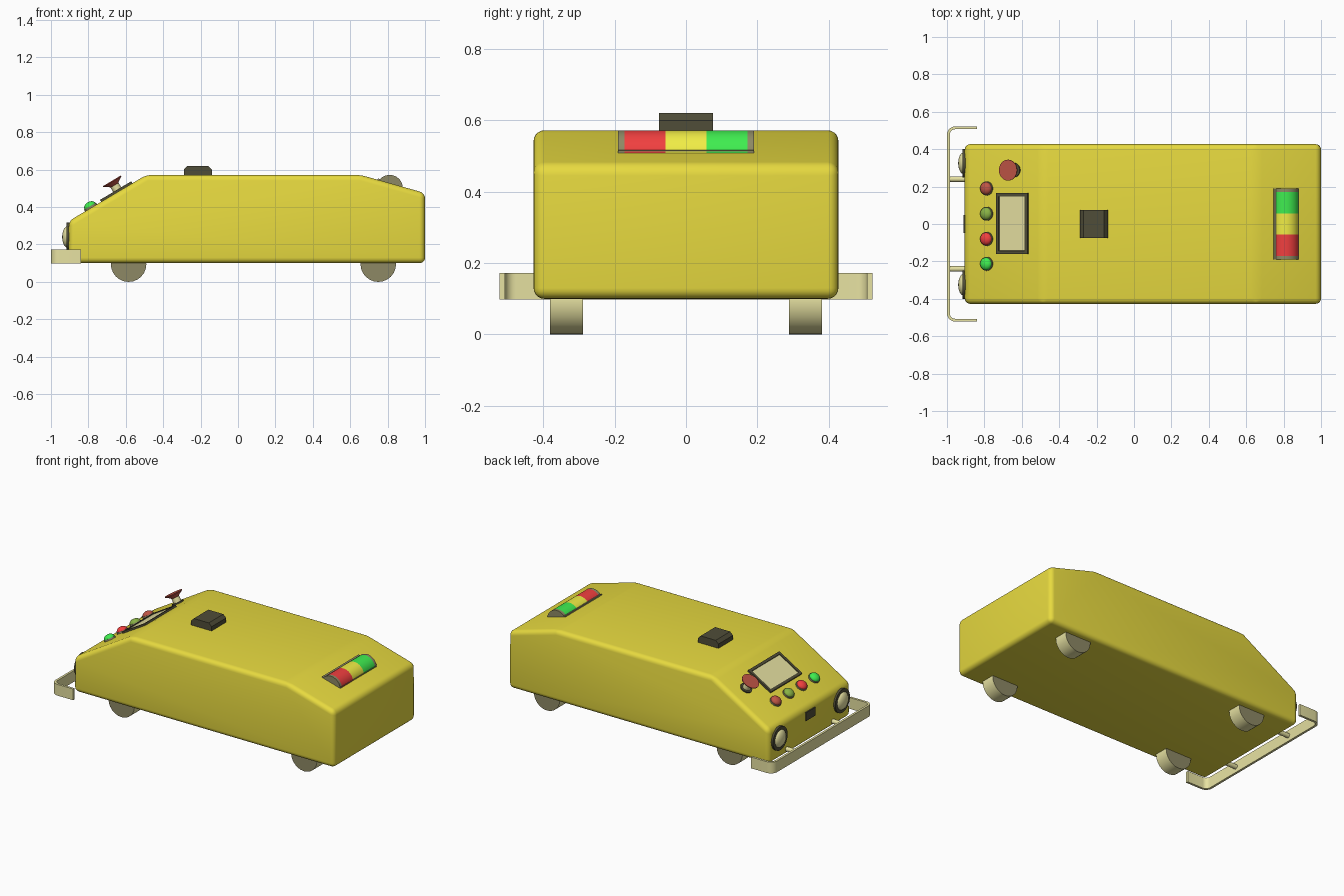
import bpy, bmesh, math
from mathutils import Vector, Matrix

if "Cube" in bpy.data.objects:
    bpy.data.objects.remove(bpy.data.objects["Cube"])


def material(name, rgb):
    m = bpy.data.materials.new(name)
    m.diffuse_color = (*rgb, 1)
    m.use_nodes = True
    m.node_tree.nodes["Principled BSDF"].inputs["Base Color"].default_value = m.diffuse_color
    return m


YELLOW = material("body_yellow", (0.80, 0.70, 0.05))
KHAKI = material("khaki", (0.80, 0.76, 0.36))
DARK = material("dark_olive", (0.27, 0.25, 0.13))
BLACK = material("black", (0.08, 0.075, 0.04))
RED = material("red", (0.88, 0.05, 0.05))
GREEN = material("green", (0.05, 0.85, 0.08))
LAMP_YELLOW = material("lamp_yellow", (0.88, 0.85, 0.06))
DARK_RED = material("dark_red", (0.52, 0.09, 0.06))
DARK_GREEN = material("dark_green", (0.25, 0.45, 0.06))


def finish(name, bm, mats, smooth=35, matrix=None):
    bmesh.ops.remove_doubles(bm, verts=bm.verts, dist=1e-5)
    bmesh.ops.recalc_face_normals(bm, faces=bm.faces)
    me = bpy.data.meshes.new(name)
    bm.to_mesh(me)
    bm.free()
    ob = bpy.data.objects.new(name, me)
    bpy.context.collection.objects.link(ob)
    for m in mats:
        me.materials.append(m)
    if matrix:
        ob.matrix_world = matrix
    if smooth:
        bpy.ops.object.select_all(action='DESELECT')
        ob.select_set(True)
        bpy.context.view_layer.objects.active = ob
        bpy.ops.object.shade_smooth_by_angle(angle=math.radians(smooth))
    return ob


def lathe(name, profile, matrix, mat, seg=32, cap_mat=None):
    """Revolve (radius, height) points around local z."""
    bm = bmesh.new()
    vs = [bm.verts.new((r, 0, h)) for r, h in profile]
    es = [bm.edges.new(p) for p in zip(vs, vs[1:])]
    bmesh.ops.spin(bm, geom=vs + es, cent=(0, 0, 0), axis=(0, 0, 1),
                   angle=math.tau, steps=seg)
    mats = [mat]
    if cap_mat:
        mats.append(cap_mat)
        for f in bm.faces:
            f.normal_update()
            f.material_index = int(abs(f.normal.z) > 0.9)
    return finish(name, bm, mats, matrix=matrix)


def cyl(r, h0, h1):
    return [(0, h0), (r, h0), (r, h1), (0, h1)]


def dome(r, h, base=0.0, n=8):
    return [(r * math.cos(a), base + h * math.sin(a))
            for a in (math.pi / 2 * i / n for i in range(n + 1))]


def extrude_y(name, profile, half, mats, bevel=0):
    """Extrude an (x, z) profile symmetrically along y."""
    bm = bmesh.new()
    f = bm.faces.new([bm.verts.new((x, -half, z)) for x, z in profile])
    ext = bmesh.ops.extrude_face_region(bm, geom=[f])["geom"]
    bmesh.ops.translate(bm, vec=(0, 2 * half, 0),
                        verts=[v for v in ext if isinstance(v, bmesh.types.BMVert)])
    if bevel:
        bmesh.ops.bevel(bm, geom=list(bm.edges), offset=bevel, segments=5,
                        profile=0.5, affect='EDGES', clamp_overlap=True)
    return finish(name, bm, mats, 35 if bevel else 0)


def box(name, size, matrix, mat):
    bm = bmesh.new()
    bmesh.ops.create_cube(bm, size=1)
    bmesh.ops.scale(bm, vec=size, verts=bm.verts)
    return finish(name, bm, [mat], 0, matrix)


T = Matrix.Translation
ROT_Y = Matrix.Rotation(math.pi / 2, 4, 'X')      # local z -> -y
ROT_NX = Matrix.Rotation(-math.pi / 2, 4, 'Y')    # local z -> -x

# Body shell
extrude_y("body", [(-0.905, 0.10), (1.0, 0.10), (1.0, 0.475), (0.655, 0.572),
                   (-0.49, 0.572), (-0.905, 0.325)], 0.427, [YELLOW], 0.03)

# Wheels
for x, end in ((-0.585, "nose"), (0.75, "tail")):
    for s, side in ((-1, "right"), (1, "left")):
        lathe(f"wheel_{end}_{side}", cyl(0.095, -0.046, 0.046),
              T((x, s * 0.335, 0.095)) @ ROT_Y, KHAKI, 24, DARK)

# Wrap-around bumper strip
R, XF, XB, YO, TH = 0.045, -1.0, -0.84, 0.522, 0.015
half = [(XB, YO, 0, 1)]
for i in range(7):
    a = math.pi / 2 * i / 6
    nx, ny = -math.sin(a), math.cos(a)
    half.append((XF + R + R * nx, YO - R + R * ny, nx, ny))
path = half + [(x, -y, nx, -ny) for x, y, nx, ny in reversed(half)]
bm = bmesh.new()
rings = []
for x, y, nx, ny in path:
    xi, yi = x - nx * TH, y - ny * TH
    rings.append([bm.verts.new(c) for c in ((x, y, 0.098), (x, y, 0.172),
                                            (xi, yi, 0.172), (xi, yi, 0.098))])
for a, b in zip(rings, rings[1:]):
    for i in range(4):
        j = (i + 1) % 4
        bm.faces.new((a[i], a[j], b[j], b[i]))
bm.faces.new(rings[0])
bm.faces.new(rings[-1])
finish("bumper", bm, [KHAKI])

# Bumper struts and headlights
for s, side in ((-1, "right"), (1, "left")):
    lathe(f"bumper_strut_{side}", cyl(0.015, 0, 0.09),
          T((-0.90, s * 0.24, 0.135)) @ ROT_NX, KHAKI, 16)
    at = T((-0.90, s * 0.325, 0.24)) @ ROT_NX
    lathe(f"headlight_ring_{side}", [(0.056, 0), (0.077, 0), (0.077, 0.017),
                                     (0.056, 0.017), (0.056, 0)], at, BLACK)
    lathe(f"headlight_lens_{side}", dome(0.058, 0.03, 0.01), at, KHAKI)

# Nose sensor
box("nose_sensor", (0.02, 0.095, 0.055), T((-0.902, 0, 0.275)), BLACK)

# Roof scanner
extrude_y("roof_scanner", [(-0.29, 0.56), (-0.14, 0.56), (-0.14, 0.6), (-0.16, 0.62),
                           (-0.27, 0.62), (-0.29, 0.6)], 0.076, [BLACK])

# Sloped control panel frame: local z is the slope normal
SLOPE = math.atan2(0.247, 0.415)


def on_slope(x, y):
    z = 0.325 + (x + 0.905) * math.tan(SLOPE)
    return T((x, y, z)) @ Matrix.Rotation(-SLOPE, 4, 'Y')


# Display with recessed screen
bm = bmesh.new()
bmesh.ops.create_cube(bm, size=1)
bmesh.ops.scale(bm, vec=(0.195, 0.325, 0.024), verts=bm.verts)
bm.normal_update()
top = max(bm.faces, key=lambda f: f.calc_center_median().z)
bmesh.ops.inset_region(bm, faces=[top], thickness=0.024)
bmesh.ops.inset_region(bm, faces=[top], thickness=0.001, depth=-0.005)
top.material_index = 1
finish("display", bm, [BLACK, KHAKI], 0, on_slope(-0.648, 0.002))

# Push buttons
for y, mat, label in ((0.19, DARK_RED, "dark_red"), (0.055, DARK_GREEN, "dark_green"),
                      (-0.08, RED, "red"), (-0.213, GREEN, "green")):
    m = on_slope(-0.786, y)
    lathe(f"button_base_{label}", cyl(0.037, -0.01, 0.01), m, DARK, 24)
    lathe(f"button_{label}", dome(0.034, 0.024, 0.01), m, mat, 24)

# Emergency stop mushroom
m = on_slope(-0.64, 0.288)
lathe("stop_collar", cyl(0.038, -0.01, 0.008), m, BLACK, 24)
lathe("stop_stem", cyl(0.025, 0, 0.04), m, KHAKI, 24)
lathe("stop_cap", [(0, 0.036), (0.022, 0.036), (0.03, 0.046), (0.056, 0.062),
                   (0.056, 0.067), (0, 0.067)], m, DARK_RED, 24)

# Signal light bar, half sunk into the tail slope
for y0, y1, mat, label in ((-0.19, -0.172, DARK, "end_right"), (-0.172, -0.057, RED, "red"),
                           (-0.057, 0.057, LAMP_YELLOW, "yellow"),
                           (0.057, 0.172, GREEN, "green"), (0.172, 0.19, DARK, "end_left")):
    lathe(f"signal_{label}", cyl(0.07, -y1, -y0), T((0.811, 0, 0.502)) @ ROT_Y, mat)
tilt = math.atan2(0.097, 0.345)
box("signal_base", (0.138, 0.38, 0.02),
    T((0.812, 0, 0.525)) @ Matrix.Rotation(tilt, 4, 'Y'), DARK)
